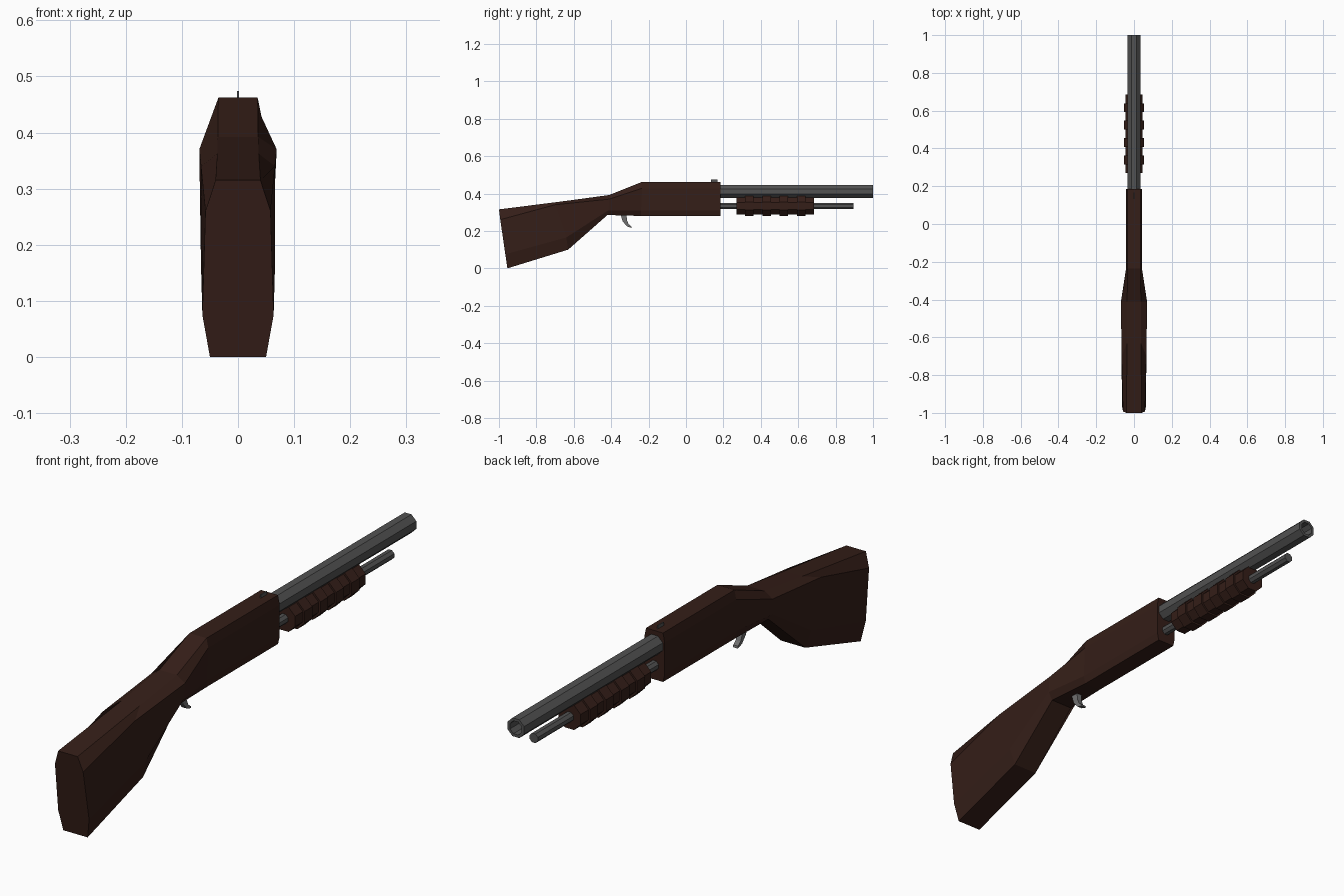
import bpy, bmesh, math
from mathutils import Matrix

if "Cube" in bpy.data.objects:
    bpy.data.objects.remove(bpy.data.objects["Cube"])


def material(name, rgb):
    m = bpy.data.materials.new(name)
    m.diffuse_color = (*rgb, 1)
    m.use_nodes = True
    m.node_tree.nodes["Principled BSDF"].inputs["Base Color"].default_value = m.diffuse_color
    return m


wood = material("dark_wood", (0.035, 0.013, 0.009))
steel = material("steel", (0.085, 0.085, 0.085))
bright = material("bright_steel", (0.16, 0.16, 0.16))


def finish(name, bm, mat):
    bmesh.ops.recalc_face_normals(bm, faces=bm.faces)
    me = bpy.data.meshes.new(name)
    bm.to_mesh(me)
    bm.free()
    me.materials.append(mat)
    ob = bpy.data.objects.new(name, me)
    bpy.context.collection.objects.link(ob)
    return ob


def loft(name, rings, mat):
    """Skin a list of equal closed rings and cap both ends."""
    bm = bmesh.new()
    vs = [[bm.verts.new(p) for p in r] for r in rings]
    n = len(vs[0])
    for a, b in zip(vs, vs[1:]):
        for i in range(n):
            j = (i + 1) % n
            bm.faces.new((a[i], a[j], b[j], b[i]))
    bm.faces.new(vs[0])
    bm.faces.new(vs[-1])
    return finish(name, bm, mat)


def octagon(y, z, apothem):
    r = apothem / math.cos(math.pi / 8)
    angles = [(k + 0.5) * math.pi / 4 for k in range(8)]
    return [(r * math.cos(a), y, z + r * math.sin(a)) for a in angles]


def section(half):
    """Mirror a half section of (x, y, z) points into a full ring."""
    return half + [(-x, y, z) for x, y, z in reversed(half)]


# Stock and receiver: top edge, upper side, lower side, bottom edge
loft("stock_and_receiver", [section(h) for h in (
    [(0.040, -1.0, 0.315), (0.058, -0.993, 0.26), (0.0635, -0.966, 0.075), (0.050, -0.955, 0.0)],
    [(0.037, -0.63, 0.362), (0.066, -0.70, 0.34), (0.066, -0.64, 0.165), (0.050, -0.63, 0.10)],
    [(0.036, -0.41, 0.392), (0.069, -0.41, 0.370), (0.066, -0.415, 0.31), (0.045, -0.42, 0.285)],
    [(0.035, -0.235, 0.462), (0.042, -0.235, 0.428), (0.042, -0.24, 0.31), (0.035, -0.24, 0.28)],
    [(0.035, 0.185, 0.462), (0.042, 0.185, 0.428), (0.042, 0.185, 0.31), (0.035, 0.185, 0.28)],
)], wood)

# Barrel with open bore
loft("barrel", [octagon(y, 0.411, r) for y, r in
                ((0.15, 0.034), (1.0, 0.034), (1.0, 0.024), (0.85, 0.024))], steel)

# Magazine tube
loft("magazine_tube", [octagon(y, 0.333, 0.017) for y in (0.15, 0.895)], steel)

# Ribbed pump grip: nine bands alternating narrow and wide
rings = []
step = 0.415 / 9
for k in range(9):
    r = 0.053 if k % 2 else 0.046
    rings += [octagon(0.27 + step * (k + e), 0.334, r) for e in (0, 1)]
loft("pump_grip", rings, wood)

# Trigger: curved side profile given thickness
profile = [(-0.352, 0.295), (-0.338, 0.25), (-0.315, 0.224), (-0.29, 0.216),
           (-0.292, 0.224), (-0.307, 0.236), (-0.316, 0.258), (-0.318, 0.295)]
loft("trigger", [[(x, y, z) for y, z in profile] for x in (-0.010, 0.010)], bright)

# Sight blade
bm = bmesh.new()
bmesh.ops.create_cube(bm, size=1, matrix=Matrix.Translation((0, 0.15, 0.464))
                      @ Matrix.Diagonal((0.004, 0.035, 0.02, 1)))
finish("sight", bm, steel)
